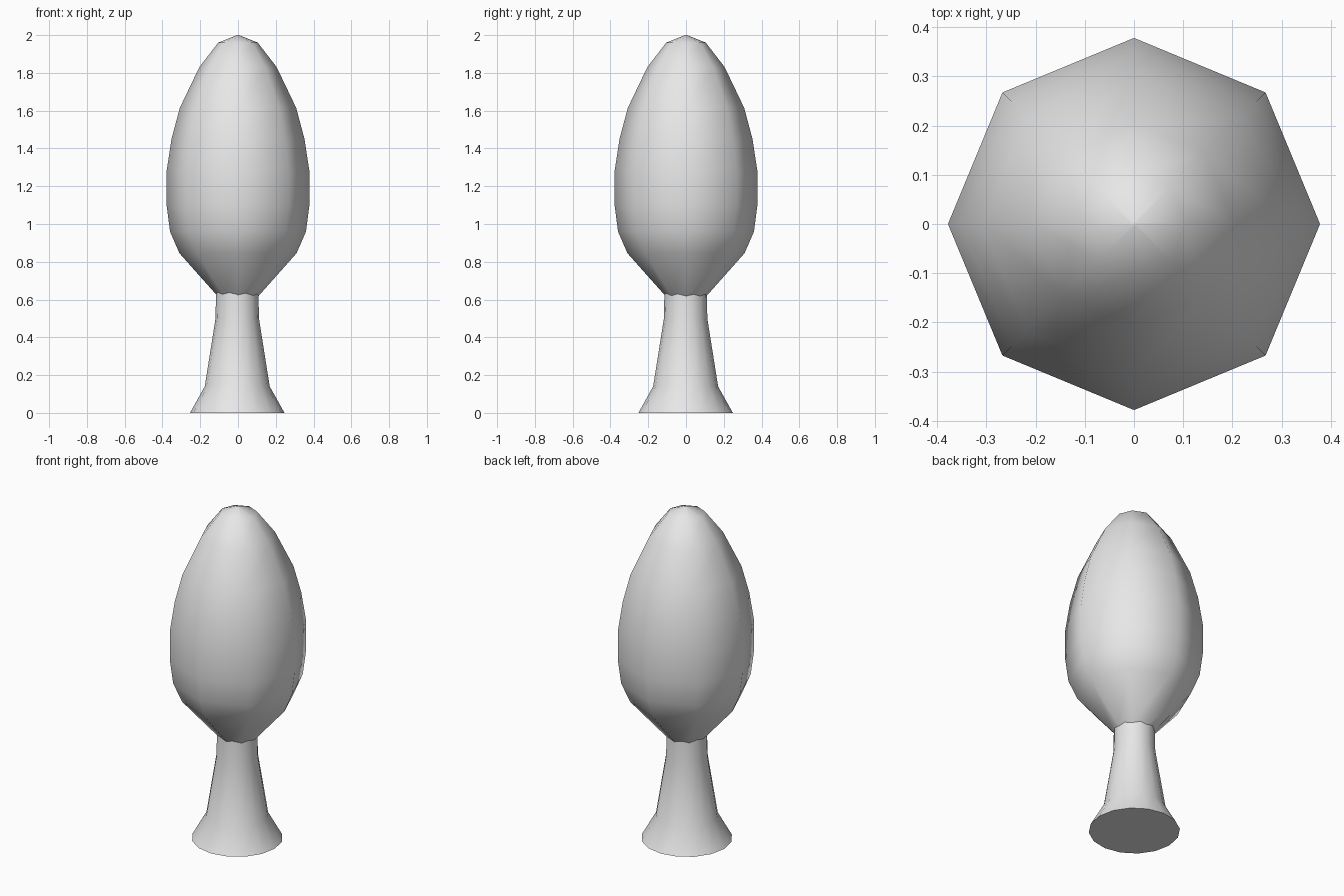
import bpy
import math

if "Cube" in bpy.data.objects:
    bpy.data.objects.remove(bpy.data.objects["Cube"], do_unlink=True)

grey = bpy.data.materials.new("plain grey")
grey.use_nodes = True
colour = (0.8, 0.8, 0.8, 1)
grey.diffuse_color = colour
grey.node_tree.nodes["Principled BSDF"].inputs["Base Color"].default_value = colour


def lathe(name, profile, sides, centre=(0, 0)):
    """Turn a (radius, height) profile around z, closing both ends."""
    verts, faces = [], []
    for radius, z in profile:
        for i in range(sides):
            a = math.tau * i / sides
            verts.append((centre[0] + radius * math.cos(a),
                          centre[1] + radius * math.sin(a), z))
    for r in range(len(profile) - 1):
        for i in range(sides):
            j = (i + 1) % sides
            faces.append((r * sides + i, r * sides + j,
                          (r + 1) * sides + j, (r + 1) * sides + i))
    faces.append(tuple(reversed(range(sides))))
    last = (len(profile) - 1) * sides
    faces.append(tuple(range(last, last + sides)))
    mesh = bpy.data.meshes.new(name)
    mesh.from_pydata(verts, [], faces)
    mesh.materials.append(grey)
    obj = bpy.data.objects.new(name, mesh)
    bpy.context.collection.objects.link(obj)
    bpy.ops.object.select_all(action="DESELECT")
    obj.select_set(True)
    bpy.context.view_layer.objects.active = obj
    bpy.ops.object.shade_smooth_by_angle(angle=math.radians(60))
    return obj


# Flared trunk
lathe("trunk", [(0.25, 0), (0.172, 0.14), (0.115, 0.5), (0.112, 0.66)],
      16, (-0.004, -0.002))

# Egg-shaped crown
lathe("crown", [(0.05, 0.56), (0.11, 0.62), (0.31, 0.845), (0.36, 0.96),
                (0.378, 1.1), (0.378, 1.28), (0.352, 1.45), (0.308, 1.615),
                (0.205, 1.83), (0.105, 1.96), (0.005, 2.0)], 8)
